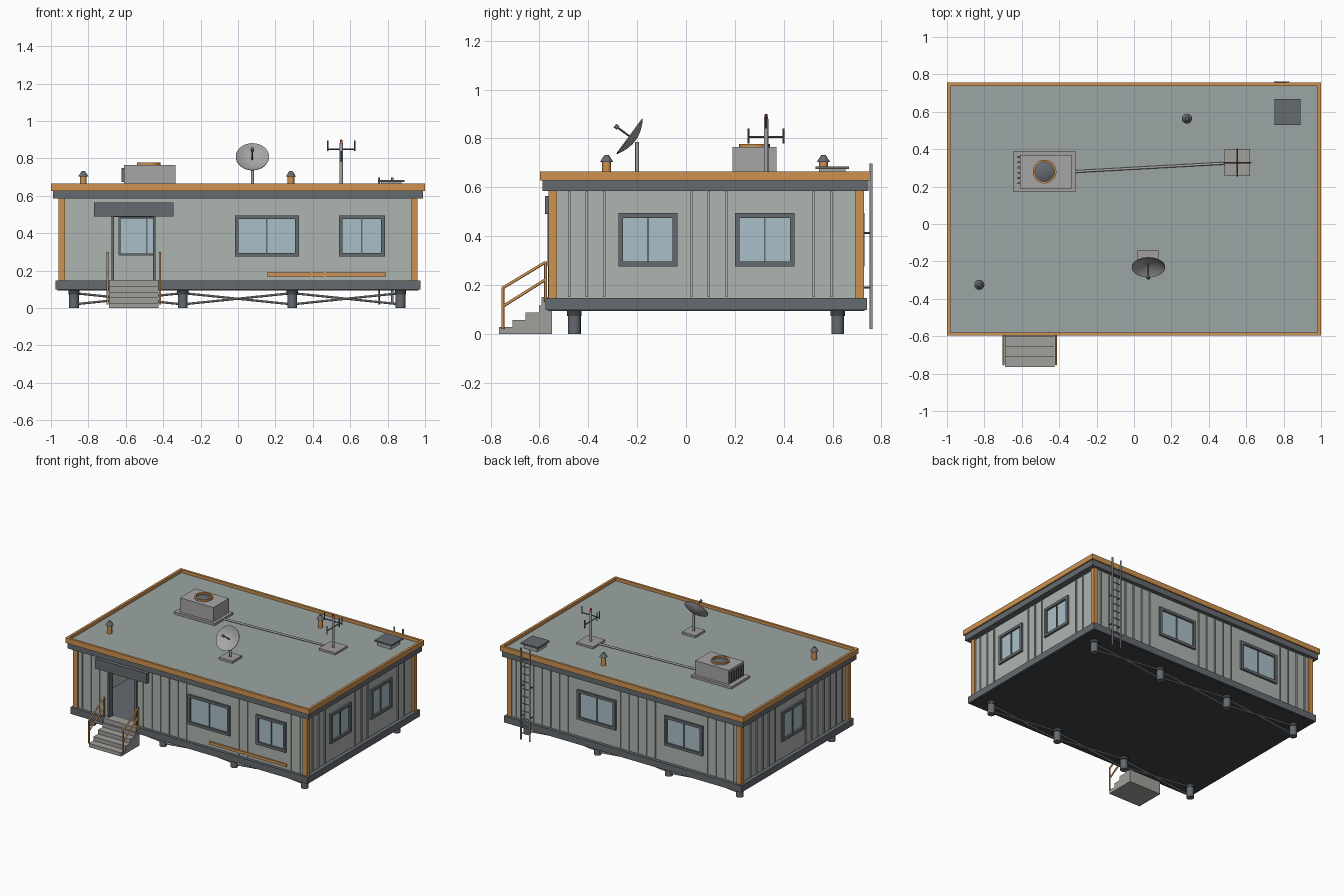
import bpy, bmesh, math
from mathutils import Vector, Matrix

if "Cube" in bpy.data.objects:
    bpy.data.objects.remove(bpy.data.objects["Cube"])

def material(name, rgb):
    m = bpy.data.materials.new(name)
    m.diffuse_color = (*rgb, 1)
    m.use_nodes = True
    m.node_tree.nodes["Principled BSDF"].inputs["Base Color"].default_value = m.diffuse_color
    return m

WALL = material("wall_paint", (.42, .46, .43))
ORANGE = material("orange_trim", (.62, .29, .08))
DARK = material("dark_steel", (.13, .145, .16))
BLACK = material("black_steel", (.05, .055, .06))
GLASS = material("glass", (.40, .53, .58))
ROOF = material("roof_membrane", (.33, .38, .37))
CONC = material("concrete", (.36, .35, .33))
METAL = material("light_metal", (.38, .38, .39))
RED = material("red_lamp", (.7, .05, .04))

def finish(name, bm, mat, smooth=False):
    bmesh.ops.recalc_face_normals(bm, faces=bm.faces[:])
    me = bpy.data.meshes.new(name)
    bm.to_mesh(me)
    bm.free()
    ob = bpy.data.objects.new(name, me)
    bpy.context.collection.objects.link(ob)
    me.materials.append(mat)
    bpy.ops.object.select_all(action='DESELECT')
    ob.select_set(True)
    bpy.context.view_layer.objects.active = ob
    if smooth:
        bpy.ops.object.shade_smooth_by_angle(angle=math.radians(40))
    return ob

def boxes(name, items, mat):
    """items: six-value tuples x0, x1, y0, y1, z0, z1"""
    bm = bmesh.new()
    for x0, x1, y0, y1, z0, z1 in items:
        c = Vector(((x0 + x1) / 2, (y0 + y1) / 2, (z0 + z1) / 2))
        s = (abs(x1 - x0), abs(y1 - y0), abs(z1 - z0))
        bmesh.ops.create_cube(bm, size=1, matrix=Matrix.Translation(c) @ Matrix.Diagonal((*s, 1)))
    return finish(name, bm, mat)

def rods(name, items, r, mat, sides=12, r2=None):
    """items: pairs of end points"""
    bm = bmesh.new()
    for a, b in items:
        a, b = Vector(a), Vector(b)
        d = b - a
        m = Matrix.Translation((a + b) / 2) @ d.to_track_quat('Z', 'Y').to_matrix().to_4x4()
        bmesh.ops.create_cone(bm, cap_ends=True, segments=sides, radius1=r,
                              radius2=r if r2 is None else r2, depth=d.length, matrix=m)
    return finish(name, bm, mat, True)

def lathe(name, profile, matrix, mat, sides=32):
    bm = bmesh.new()
    vs = [bm.verts.new((r, 0, z)) for r, z in profile]
    es = [bm.edges.new(p) for p in zip(vs, vs[1:])]
    bmesh.ops.spin(bm, geom=vs + es, cent=(0, 0, 0), axis=(0, 0, 1), angle=math.tau,
                   steps=sides, use_merge=True)
    bmesh.ops.remove_doubles(bm, verts=bm.verts[:], dist=1e-5)
    bm.transform(matrix)
    return finish(name, bm, mat, True)

# Wall faces: u runs along the wall, d goes outward
WX, YF, YB = .945, -.553, .718
def on_wall(side, u0, u1, d0, d1, z0, z1):
    if side == "front": return (u0, u1, YF - d1, YF - d0, z0, z1)
    if side == "back": return (u0, u1, YB + d0, YB + d1, z0, z1)
    if side == "right": return (WX + d0, WX + d1, u0, u1, z0, z1)
    return (-WX - d1, -WX - d0, u0, u1, z0, z1)

Z0, Z1 = .275, .495
windows = [("front", -.017, .325), ("front", .54, .785), ("back", .07, .385), ("back", -.645, -.33),
           ("right", -.277, -.035), ("right", .20, .445), ("left", -.03, .235)]
door = ("front", -.675, -.44)

# Hollow cabin walls with cut openings
walls = boxes("cabin_walls", [(-WX, WX, YF, YB, .14, .59)], WALL)
cuts = [(-WX + .03, WX - .03, YF + .03, YB - .03, .146, .584)]
cuts += [on_wall(s, a + .01, b - .01, -.06, .05, Z0 + .01, Z1 - .01) for s, a, b in windows]
cuts += [on_wall(*door, -.06, .05, .146, .5)]
for c in cuts:
    cutter = boxes("opening_cutter", [c], WALL)
    cutter.hide_render = True
    mod = walls.modifiers.new("cut", 'BOOLEAN')
    mod.operation, mod.solver, mod.object = 'DIFFERENCE', 'EXACT', cutter
    bpy.context.view_layer.objects.active = walls
    bpy.ops.object.modifier_apply(modifier=mod.name)
    bpy.data.objects.remove(cutter)

# Windows
frames, panes = [], []
for s, a, b in windows:
    t, mid = .02, (a + b) / 2
    frames += [on_wall(s, a, a + t, -.012, .014, Z0, Z1), on_wall(s, b - t, b, -.012, .014, Z0, Z1),
               on_wall(s, a + t, b - t, -.012, .014, Z0, Z0 + t),
               on_wall(s, a + t, b - t, -.012, .014, Z1 - t, Z1),
               on_wall(s, mid - .004, mid + .004, -.008, .006, Z0 + t, Z1 - t)]
    panes.append(on_wall(s, a + .015, b - .015, -.006, 0, Z0 + .015, Z1 - .015))
boxes("window_frames", frames, DARK)
boxes("window_panes", panes, GLASS)

# Door frame, threshold and sign board
boxes("door_frame", [on_wall("front", -.677, -.662, -.03, .012, .146, .5),
                     on_wall("front", -.455, -.44, -.03, .012, .146, .5),
                     on_wall("front", -.662, -.455, -.03, .012, .486, .5)], DARK)
boxes("door_threshold", [(-.69, -.425, -.592, -.53, .115, .15)], CONC)
boxes("sign_board", [(-.77, -.345, -.578, YF, .49, .565)], DARK)

# Wall ribs, skipping openings
ribs = []
for s, start, count in (("front", -.893, 26), ("back", -.893, 26), ("right", -.478, 16), ("left", -.478, 16)):
    for i in range(count):
        u = start + i * .0715
        if all(w[0] != s or not w[1] - .015 < u < w[2] + .015 for w in windows + [door]):
            ribs.append(on_wall(s, u - .005, u + .005, -.002, .007, .15, .582))
boxes("wall_ribs", ribs, WALL)
boxes("front_stripe", [(.155, .79, YF - .011, YF, .17, .19)], ORANGE)

# Corner posts
boxes("corner_posts", [(sx * .925, sx * .96, y0, y1, .14, .588) for sx in (-1, 1)
                       for y0, y1 in ((-.563, -.528), (.693, .728))], ORANGE)

# Floor frame and underside
boxes("floor_frame", [(-.975, .975, -.575, .742, .098, .147)], DARK)
boxes("underside", [(-.965, .965, -.565, .732, .093, .1)], BLACK)

# Roof slab, deck and raised orange rim
boxes("roof_slab", [(-.99, .99, -.588, .747, .585, .63)], DARK)
boxes("roof_deck", [(-.985, .985, -.582, .742, .625, .643)], ROOF)
boxes("roof_rim", [(-1, 1, -.597, -.579, .627, .665), (-1, 1, .738, .756, .627, .665),
                   (-1, -.982, -.579, .738, .627, .665), (.982, 1, -.579, .738, .627, .665)], ORANGE)

# Stilts and cross bracing
PX, PY, D = (-.877, -.295, .29, .869), (-.457, .621), .643
rods("stilts", [((x, y, 0), (x, y, .1)) for x in PX for y in PY], .026, DARK, 16)
rods("stilt_collars", [((x, y, .072), (x, y, .096)) for x in PX for y in PY], .03, BLACK, 16)
braces = []
for y in PY:
    for a, b in zip(PX, PX[1:]):
        braces += [((a, y - .006, .02), (b, y - .006, .08)), ((a, y + .006, .08), (b, y + .006, .02))]
rods("cross_braces", braces, .006, METAL, 8)

# Entry steps and handrails
boxes("entry_steps", [(-.69, -.425, -.765 + i * .054, -.549 if i == 3 else -.711 + i * .054,
                       0, (.028, .057, .087, .116)[i]) for i in range(4)], CONC)
rails = []
for x in (-.698, -.417):
    rails += [((x, -.75, .02), (x, -.75, .19)), ((x, -.575, .13), (x, -.575, .295)),
              ((x, -.75, .188), (x, -.575, .293)), ((x, -.75, .112), (x, -.575, .222))]
rods("handrails", rails, .006, ORANGE, 10)

# Rear ladder
rods("ladder_rails", [((x, .758, .02), (x, .758, .698)) for x in (.753, .825)], .006, METAL, 10)
rods("ladder_rungs", [((.753, .758, .07 + i * .055), (.825, .758, .07 + i * .055)) for i in range(11)],
     .004, METAL, 8)
rods("ladder_brackets", [((x, .71, z), (x, .758, z)) for x in (.753, .825) for z in (.19, .412)],
     .004, DARK, 8)

# Rooftop cooling unit
boxes("cooler_base", [(-.645, -.313, .17, .39, D, .66)], CONC)
boxes("cooler_body", [(-.61, -.335, .19, .37, .66, .765)], METAL)
boxes("cooler_louvers", [(-.624, -.608, .213 + i * .028, .223 + i * .028, .675, .75) for i in range(6)], DARK)
lathe("fan_ring", [(.063, .76), (.063, .778), (.052, .778), (.052, .76)], Matrix.Translation((-.478, .28, 0)), ORANGE)
lathe("fan_hub", [(.052, .766), (.04, .772), (.02, .777), (0, .778)], Matrix.Translation((-.478, .28, 0)), DARK)
rods("roof_conduit", [((-.32, .28, D + .01), (.49, .325, D + .01))], .007, METAL)

# Antenna mast
MX, MY = .552, .328
boxes("mast_base", [(.484, .62, .257, .4, D, .658)], CONC)
rods("mast_pole", [((MX, MY, .655), (MX, MY, .88))], .009, METAL)
arms = [((MX - .072, MY, .85), (MX + .072, MY, .85)), ((MX, MY - .072, .805), (MX, MY + .072, .805))]
for s in (-.072, .072):
    arms += [((MX + s, MY, .84), (MX + s, MY, .897)), ((MX, MY + s, .78), (MX, MY + s, .84))]
rods("mast_arms", arms, .004, DARK, 8)
rods("mast_lamp", [((MX, MY, .878), (MX, MY, .9))], .009, RED, 12, .005)

# Satellite dish
boxes("dish_base", [(.02, .13, -.25, -.14, D, .66)], CONC)
rods("dish_post", [((.077, -.2, .655), (.077, -.2, .785))], .008, METAL)
axis = Vector((0, -.806, .592))
tilt = Matrix.Translation((.077, -.233, .81)) @ axis.to_track_quat('Z', 'Y').to_matrix().to_4x4()
bowl = [(.089 * i / 8, -.028 + .028 * (i / 8) ** 2) for i in range(9)]
lathe("dish_bowl", bowl + [(r, z - .004) for r, z in reversed(bowl)], tilt, METAL)
feed = tilt @ Vector((0, 0, .065))
rods("feed_arm", [(tilt @ Vector((0, 0, -.028)), feed)], .004, DARK, 8)
rods("feed_horn", [(tilt @ Vector((0, 0, .055)), tilt @ Vector((0, 0, .072)))], .009, DARK)

# Vent pipes
vents = ((-.827, -.325), (.283, .563))
rods("vent_pipes", [((x, y, D), (x, y, .71)) for x, y in vents], .018, ORANGE, 16)
rods("vent_caps", [((x, y, .704), (x, y, .732)) for x, y in vents], .027, DARK, 16, .009)

# Roof hatch
boxes("hatch_curb", [(.765, .875, .545, .653, D, .676)], METAL)
boxes("hatch_lid", [(.75, .89, .53, .668, .674, .685)], DARK)
